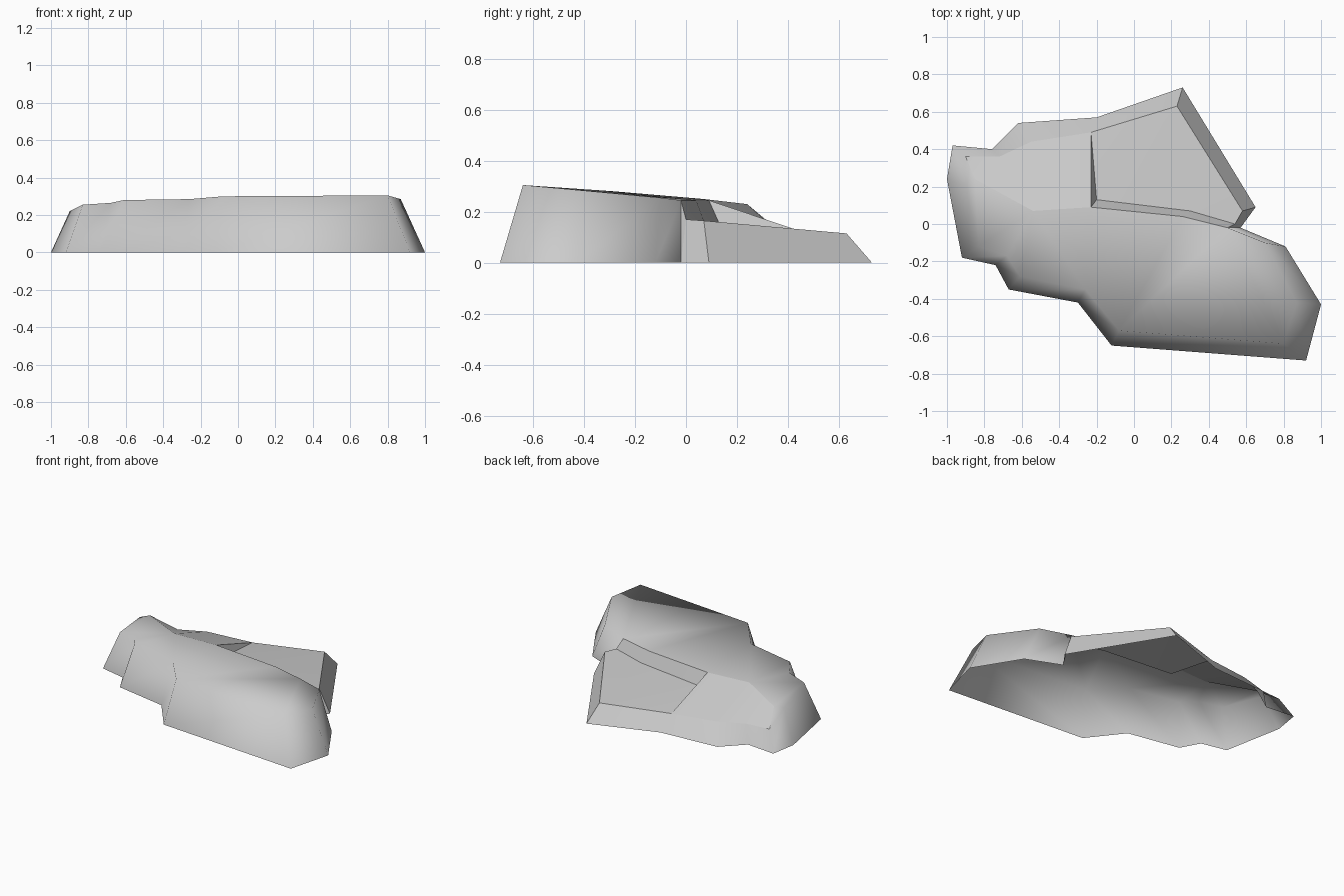
import bpy, bmesh

cube = bpy.data.objects.get("Cube")
if cube:
    bpy.data.objects.remove(cube, do_unlink=True)

stone = bpy.data.materials.new("stone_grey")
stone.use_nodes = True
colour = (0.6, 0.6, 0.6, 1)
stone.diffuse_color = colour
bsdf = next(n for n in stone.node_tree.nodes if n.type == "BSDF_PRINCIPLED")
bsdf.inputs["Base Color"].default_value = colour
bsdf.inputs["Roughness"].default_value = 0.9

bm = bmesh.new()


def row(points, z=None):
    """Add a row of vertices, optionally all at one height."""
    return [bm.verts.new((*p, z) if z is not None else p) for p in points]


def strip(lower, upper):
    """Join two rows of equal length with quads."""
    for i in range(len(lower) - 1):
        bm.faces.new((lower[i], lower[i + 1], upper[i + 1], upper[i]))


def sharpen(verts):
    for a, b in zip(verts, verts[1:]):
        edge = bm.edges.get((a, b))
        if edge:
            edge.smooth = False


# Ground outline: round the front first, then round the back
front_base = row([(-.97, .42), (-1, .24), (-.92, -.18), (-.74, -.22), (-.67, -.35),
                  (-.3, -.42), (-.12, -.65), (.92, -.73), (1, -.43), (.81, -.12),
                  (.57, -.02)], 0)
back_base = row([(.65, .09), (.26, .73), (-.2, .57), (-.62, .54), (-.76, .4)], 0)

# Upper rim of the tall front block
rim = row([(-.9, .36, .13), (-.9, .2, .22), (-.83, -.12, .255), (-.68, -.17, .265),
           (-.61, -.28, .28), (-.26, -.35, .285), (-.08, -.57, .3), (.8, -.64, .305),
           (.87, -.42, .285), (.7, -.1, .255), (.5, -.02, .245)])

# Crease along the back of the block, right to left
crease = [rim[-1]] + row([(.26, .04, .245), (-.23, .09, .245), (-.54, .07, .25),
                          (-.85, .24, .23)])

# Front edge and back crest of the low rear ledge
ledge_front = row([(.54, 0, .17), (.3, .07, .163), (-.2, .13, .155)])
crest = row([(.58, .07, .165), (.23, .63, .115), (-.23, .49, .11),
             (-.55, .44, .12), (-.72, .36, .12)]) + [rim[0]]

# Front wall and block top
strip(front_base, rim)
bm.faces.new(rim[1:] + crease[1:])

# Low ledge: step, top and outer walls
strip(ledge_front, crease[:3])
bm.faces.new(ledge_front[::-1] + crest[:3])
strip([front_base[-1]] + back_base + [front_base[0]], [ledge_front[0]] + crest)
bm.faces.new((front_base[-1], ledge_front[0], rim[-1]))

# Back slope at the left end
bm.faces.new((crease[2], ledge_front[2], crest[2]))
bm.faces.new((crease[2], crest[2], crest[3], crease[3]))
bm.faces.new((crease[3], crest[3], crest[4], crease[4]))
bm.faces.new((crease[4], crest[4], rim[0]))
bm.faces.new((crease[4], rim[0], rim[1]))

bmesh.ops.recalc_face_normals(bm, faces=bm.faces)
if sum(f.normal.z * f.calc_area() for f in bm.faces) < 0:
    bmesh.ops.reverse_faces(bm, faces=bm.faces)
for face in bm.faces:
    face.smooth = True

# Hard edges along the crease, the ledge and its walls
for line in (crease, ledge_front, crest, [ledge_front[0], crest[0]],
             [crease[4], rim[0]], [front_base[-1], rim[-1]],
             [front_base[-1], ledge_front[0]], [rim[-1], ledge_front[0]],
             [crease[2], ledge_front[2], crest[2]], [crease[2], crest[2]],
             [back_base[1], crest[1]], [back_base[0], crest[0]]):
    sharpen(line)
bmesh.ops.triangulate(bm, faces=[f for f in bm.faces if len(f.verts) > 4])

mesh = bpy.data.meshes.new("rock_ledge")
bm.to_mesh(mesh)
bm.free()
mesh.materials.append(stone)
rock = bpy.data.objects.new("rock_ledge", mesh)
bpy.context.collection.objects.link(rock)
